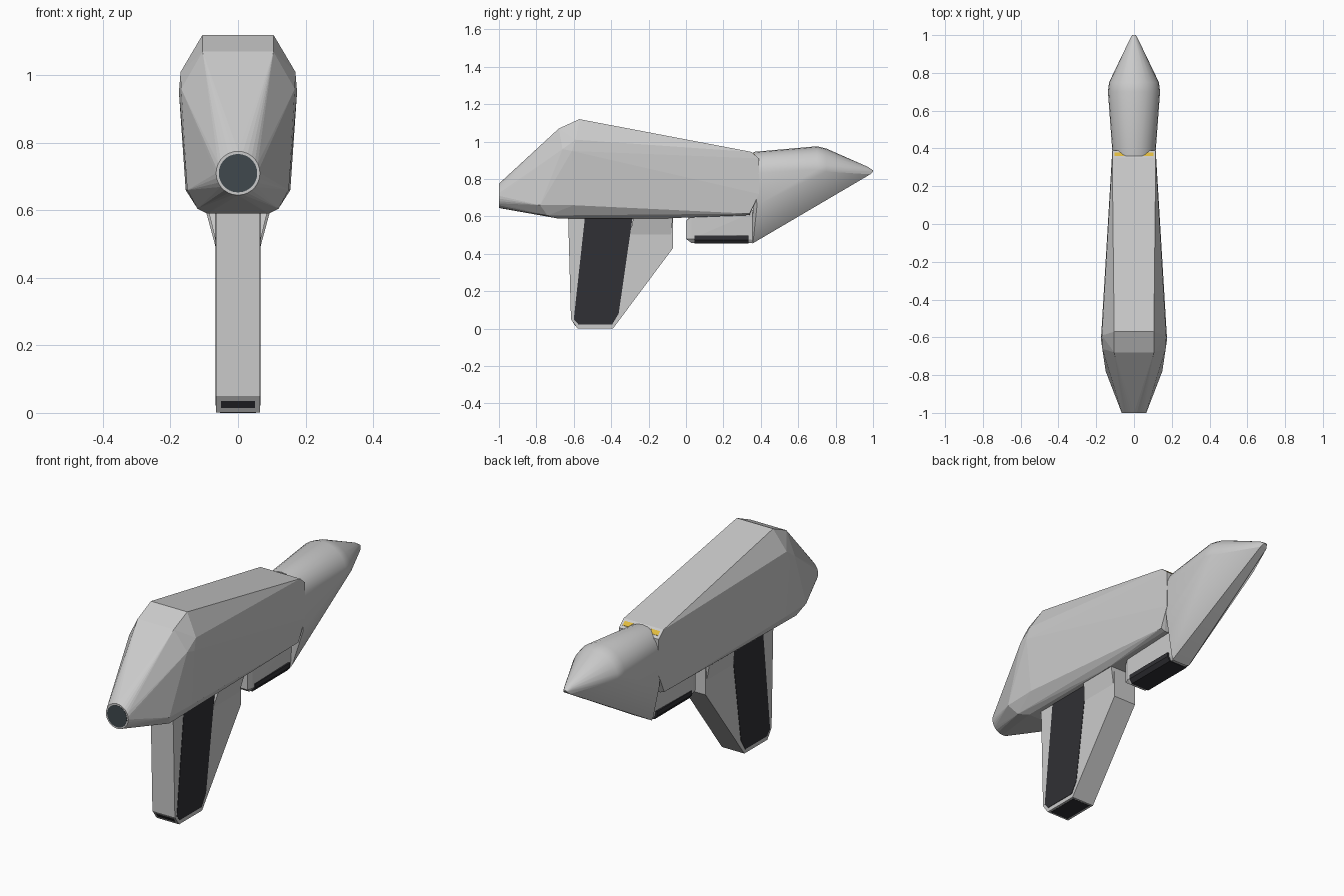
import bpy, bmesh
from math import cos, sin, pi, radians

if "Cube" in bpy.data.objects:
    bpy.data.objects.remove(bpy.data.objects["Cube"])


def material(name, rgb):
    m = bpy.data.materials.new(name)
    m.diffuse_color = (*rgb, 1)
    m.use_nodes = True
    m.node_tree.nodes["Principled BSDF"].inputs["Base Color"].default_value = m.diffuse_color
    return m


dark = material("dark_rubber", (0.03, 0.03, 0.035))
glass = material("dark_glass", (0.05, 0.065, 0.075))
yellow = material("yellow_trim", (0.75, 0.5, 0.05))


def mirrored(pts):
    return [(s * x, y, z) for x, y, z in pts for s in (1, -1)]


def hull(name, pts, mat=None, smooth=False):
    """Convex solid wrapped around the given points."""
    bm = bmesh.new()
    for p in pts:
        bm.verts.new(p)
    res = bmesh.ops.convex_hull(bm, input=bm.verts)
    junk = {g for g in res["geom_interior"] + res["geom_unused"]
            if isinstance(g, bmesh.types.BMVert) and g.is_valid}
    bmesh.ops.delete(bm, geom=list(junk), context='VERTS')
    bmesh.ops.dissolve_limit(bm, angle_limit=radians(1), verts=bm.verts, edges=bm.edges)
    bmesh.ops.recalc_face_normals(bm, faces=bm.faces)
    me = bpy.data.meshes.new(name)
    bm.to_mesh(me)
    bm.free()
    ob = bpy.data.objects.new(name, me)
    bpy.context.collection.objects.link(ob)
    if mat:
        me.materials.append(mat)
    if smooth:
        bpy.ops.object.select_all(action='DESELECT')
        ob.select_set(True)
        bpy.context.view_layer.objects.active = ob
        bpy.ops.object.shade_smooth_by_angle(angle=radians(25))
    return ob


def prism(profile, half):
    """Points of a side profile (y, z) widened to both sides."""
    return mirrored([(half, y, z) for y, z in profile])


def ring(y, r, z, n=28):
    return [(r * cos(2 * pi * i / n), y, z + r * sin(2 * pi * i / n)) for i in range(n)]


def arch(y, half, z, rise, n=12):
    return [(half * cos(pi * i / n), y, z + rise * sin(pi * i / n)) for i in range(n + 1)]


# Main housing: round nose swelling to a faceted body
hull("housing", ring(-1, 0.065, 0.71) + mirrored([
    (0.105, -0.68, 1.07), (0.105, -0.57, 1.12),
    (0.17, -0.59, 1.01), (0.175, -0.61, 0.95), (0.168, -0.66, 0.96),
    (0.15, -0.78, 0.66), (0.155, -0.6, 0.66), (0.12, -0.74, 0.605), (0.09, -0.69, 0.59),
    (0.09, -0.1, 0.59), (0.115, 0.35, 0.945),
    (0.115, 0.39, 0.91), (0.115, 0.39, 0.72), (0.112, 0.34, 0.615), (0.09, 0.34, 0.607)]))

# Nose lens
hull("nose_lens", ring(-1.001, 0.057, 0.71) + ring(-0.98, 0.057, 0.71), glass)

# Yellow trim on the sloped rear edge
for s in (1, -1):
    hull("rear_trim", [(s * x, y, z + d) for d in (0.0015, -0.004) for x, y, z in
                       [(0.05, 0.36, 0.9363), (0.102, 0.36, 0.9363),
                        (0.102, 0.378, 0.9205), (0.07, 0.378, 0.9205)]], yellow)

# Tail cone: arched top, keel sloping up to the tip
hull("tail_cone",
     arch(0.36, 0.113, 0.83, 0.115) + arch(0.7, 0.138, 0.85, 0.125)
     + arch(0.75, 0.132, 0.84, 0.123) + arch(0.97, 0.026, 0.84, 0.026)
     + arch(1.0, 0.01, 0.84, 0.006)
     + mirrored([(0.018, 0.985, 0.825), (0.062, 0.36, 0.475), (0.05, 0.355, 0.455),
                 (0.112, 0.38, 0.66)]), smooth=True)

# Lower front lug under the housing
hull("lower_lug",
     prism([(0.0, 0.48), (0.0, 0.575), (0.02, 0.6), (0.4, 0.62), (0.37, 0.475)], 0.055)
     + prism([(0.03, 0.48), (0.03, 0.6), (0.4, 0.64)], 0.064)
     + prism([(0.03, 0.457), (0.35, 0.457)], 0.045))
hull("lug_pad", prism([(0.045, 0.498), (0.335, 0.498), (0.335, 0.475), (0.045, 0.475)], 0.067)
     + prism([(0.045, 0.454), (0.335, 0.454)], 0.052), dark)

# Grip
hull("grip", prism([(-0.63, 0.6), (-0.615, 0.05), (-0.58, 0.001), (-0.39, 0.001),
                    (-0.07, 0.43), (-0.07, 0.6)], 0.065))
hull("grip_flare", prism([(-0.28, 0.6), (-0.07, 0.6)], 0.088)
     + prism([(-0.30, 0.5), (-0.08, 0.5)], 0.064))
hull("grip_side_pad", prism([(-0.6, 0.05), (-0.575, 0.022), (-0.395, 0.022), (-0.36, 0.08),
                             (-0.285, 0.6), (-0.54, 0.6), (-0.51, 0.53)], 0.067), dark)
hull("grip_base_pad", prism([(-0.57, 0.0), (-0.4, 0.0), (-0.4, 0.012), (-0.57, 0.012)], 0.053), dark)
hull("grip_front_slot", prism([(-0.606, 0.035), (-0.592, 0.015), (-0.58, 0.02), (-0.594, 0.038)], 0.05), dark)
